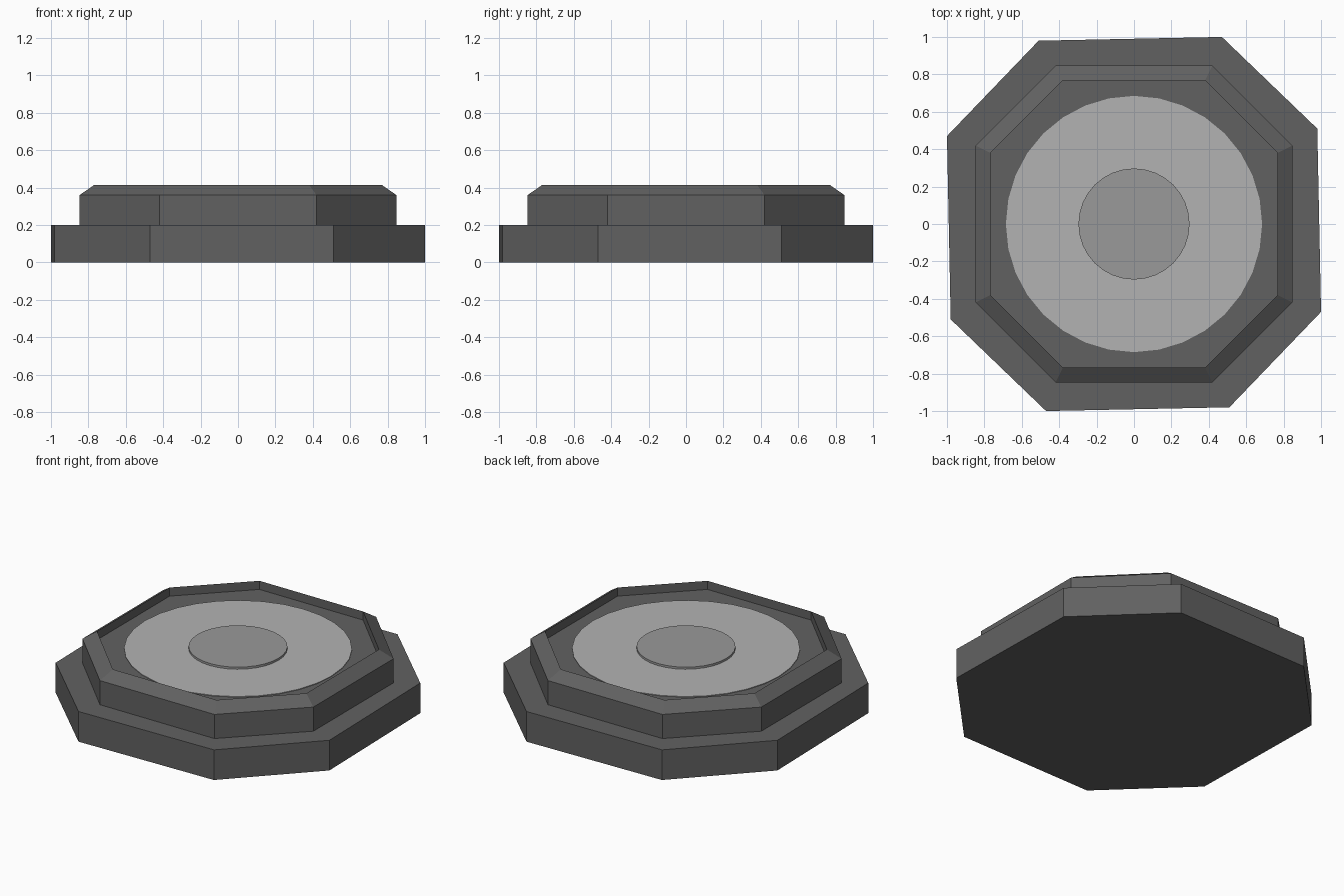
import bpy, bmesh, math

if "Cube" in bpy.data.objects:
    bpy.data.objects.remove(bpy.data.objects["Cube"])


def material(name, value):
    m = bpy.data.materials.new(name)
    m.diffuse_color = (value, value, value, 1)
    m.use_nodes = True
    m.node_tree.nodes["Principled BSDF"].inputs["Base Color"].default_value = m.diffuse_color
    return m


def quarter_turns(points):
    """Repeat points by four quarter turns about z."""
    ring = []
    for k in range(4):
        for x, y in points:
            for _ in range(k):
                x, y = -y, x
            ring.append((x, y))
    return ring


def circle(r, n):
    return [(r * math.cos(2 * math.pi * i / n), r * math.sin(2 * math.pi * i / n))
            for i in range(n)]


def loft(name, sections, mat):
    """Closed solid through a stack of (outline, height) sections."""
    bm = bmesh.new()
    rings = [[bm.verts.new((x, y, z)) for x, y in outline] for outline, z in sections]
    for a, b in zip(rings, rings[1:]):
        n = len(a)
        for i in range(n):
            j = (i + 1) % n
            bm.faces.new((a[i], a[j], b[j], b[i]))
    bm.faces.new(rings[0][::-1])
    bm.faces.new(rings[-1])
    bmesh.ops.recalc_face_normals(bm, faces=bm.faces)
    mesh = bpy.data.meshes.new(name)
    bm.to_mesh(mesh)
    bm.free()
    mesh.materials.append(mat)
    obj = bpy.data.objects.new(name, mesh)
    bpy.context.collection.objects.link(obj)
    return obj


dark = material("dark_grey", 0.12)
light = material("light_grey", 0.45)
mid = material("mid_grey", 0.32)

# Base slab: slightly twisted eight-sided outline
base = quarter_turns([(0.98, 0.51), (0.47, 1.0)])
loft("base_slab", [(base, 0), (base, 0.2)], dark)

# Raised tier: bevelled rim with a shallow recessed floor
outer = quarter_turns([(0.847, 0.42), (0.42, 0.847)])
inner = quarter_turns([(0.768, 0.38), (0.38, 0.768)])
loft("raised_rim", [(outer, 0.19), (outer, 0.36), (inner, 0.415), (inner, 0.358)], dark)

# Round plate and centre button set in the recess
plate = circle(0.685, 32)
loft("round_plate", [(plate, 0.35), (plate, 0.362)], light)
button = circle(0.297, 32)
loft("centre_button", [(button, 0.355), (button, 0.376)], mid)
